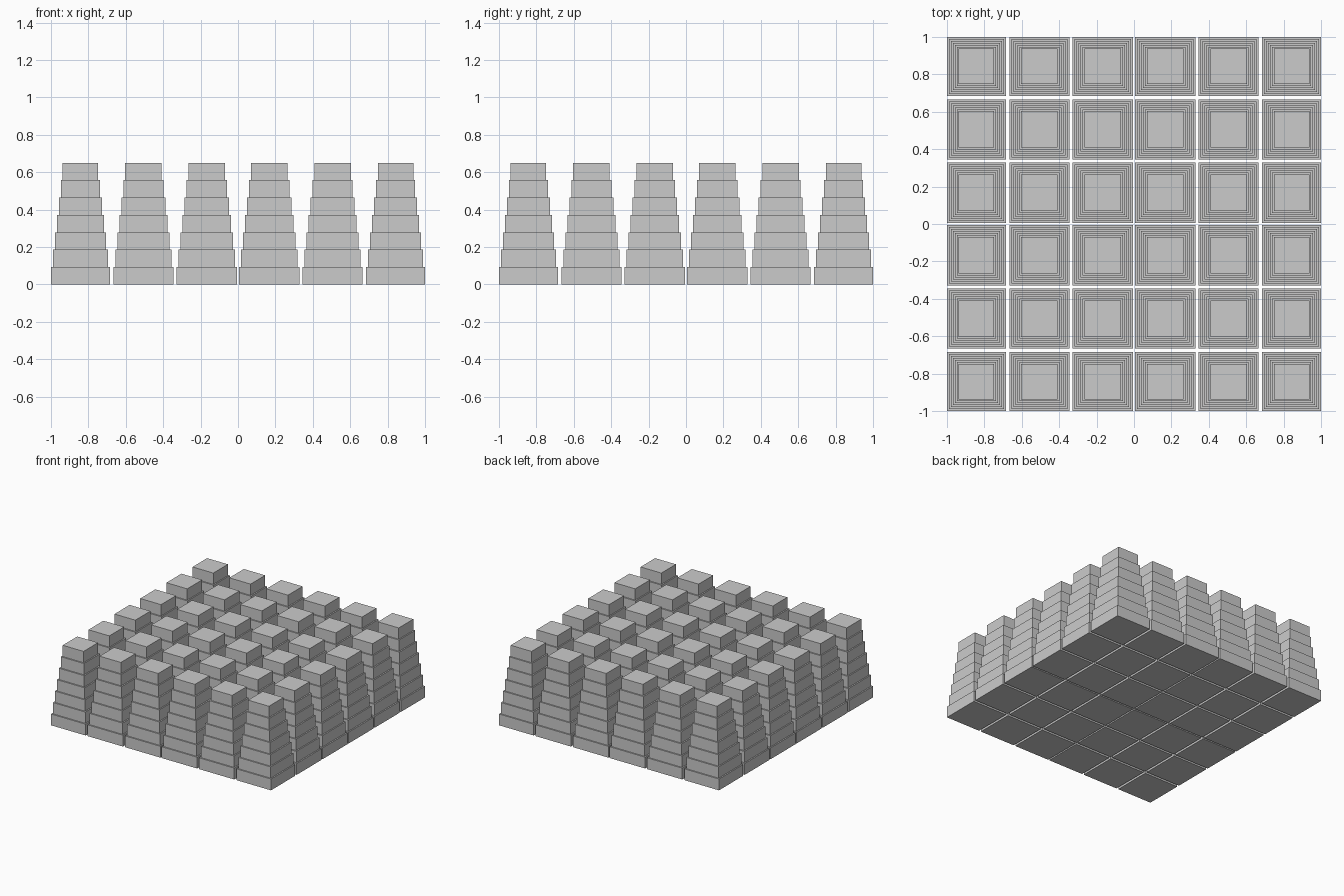
import bpy, bmesh

cube = bpy.data.objects.get("Cube")
if cube:
    bpy.data.objects.remove(cube, do_unlink=True)

TIERS = 7
TIER_HEIGHT = 0.65 / TIERS
LEDGE = 0.0105          # setback of each tier on every side

# Footprint spans along one axis, mirrored about the centre
half = [(0.006, 0.328), (0.346, 0.666), (0.685, 1.0)]
spans = [(-b, -a) for a, b in reversed(half)] + half

stone = bpy.data.materials.new("grey_stone")
stone.use_nodes = True
grey = (0.6, 0.6, 0.6, 1.0)
stone.diffuse_color = grey
stone.node_tree.nodes["Principled BSDF"].inputs["Base Color"].default_value = grey


def stepped_tower(name, x_span, y_span):
    """Closed square tower made of tiers that step inwards."""
    cx, cy = sum(x_span) / 2, sum(y_span) / 2
    wx, wy = (x_span[1] - x_span[0]) / 2, (y_span[1] - y_span[0]) / 2
    bm = bmesh.new()

    def ring(inset, z):
        x, y = wx - inset, wy - inset
        return [bm.verts.new(p) for p in
                ((-x, -y, z), (x, -y, z), (x, y, z), (-x, y, z))]

    rings = []
    for tier in range(TIERS):
        for level in (tier, tier + 1):
            rings.append(ring(tier * LEDGE, level * TIER_HEIGHT))

    # Walls and ledges, then the two caps
    for low, high in zip(rings, rings[1:]):
        for i in range(4):
            j = (i + 1) % 4
            bm.faces.new((low[i], low[j], high[j], high[i]))
    bm.faces.new(reversed(rings[0]))
    bm.faces.new(rings[-1])

    mesh = bpy.data.meshes.new(name)
    bm.to_mesh(mesh)
    bm.free()
    mesh.materials.append(stone)
    obj = bpy.data.objects.new(name, mesh)
    obj.location = (cx, cy, 0)
    bpy.context.collection.objects.link(obj)


# Square grid of towers
for row, y_span in enumerate(spans, 1):
    for column, x_span in enumerate(spans, 1):
        stepped_tower(f"tower_row{row}_column{column}", x_span, y_span)
